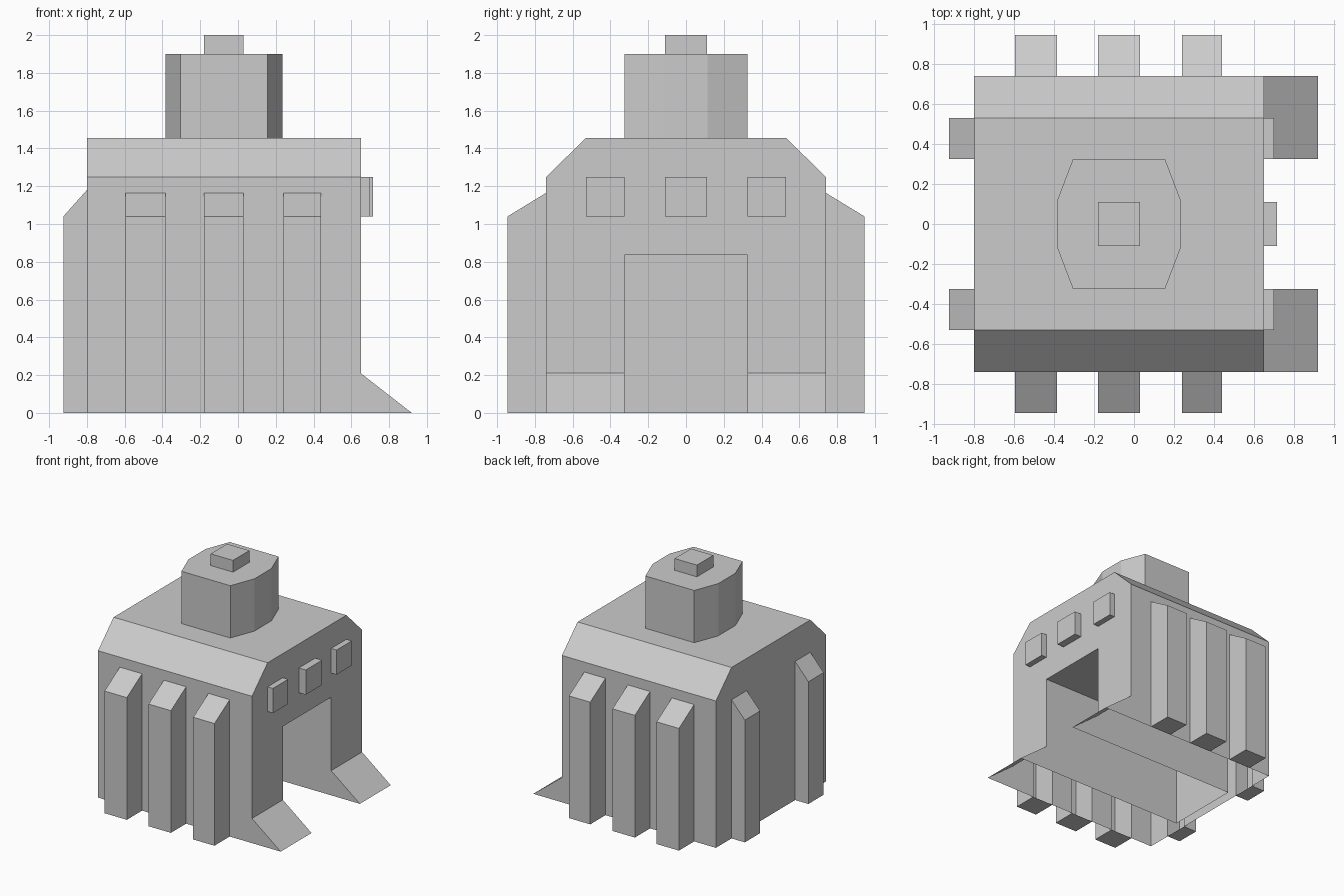
import bpy, bmesh

if "Cube" in bpy.data.objects:
    bpy.data.objects.remove(bpy.data.objects["Cube"])

X0, X1, Y1 = -0.80, 0.65, 0.74          # body walls
EAVE, ROOF, RY = 1.25, 1.455, 0.53      # chamfered roof
DY, DZ, DX = 0.325, 0.835, -0.72        # doorway half width, height, depth
FOOT = 0.21
RIB_X = [(-0.595, -0.385), (-0.18, 0.03), (0.24, 0.44)]
RIB_Y = [(-0.53, -0.325), (0.325, 0.53)]
WIN_Y = [(-0.53, -0.325, 0.05), (-0.11, 0.11, 0.065), (0.325, 0.53, 0.05)]


def rect(a, b, c, d):
    return [(a, c), (b, c), (b, d), (a, d)]


def fill(bm, loops, place):
    """Flat plate from an outline plus optional hole loops."""
    edges = []
    for loop in loops:
        vs = [bm.verts.new(place(*p)) for p in loop]
        edges += [bm.edges.new((vs[i - 1], vs[i])) for i in range(len(vs))]
    if len(loops) == 1:
        bm.faces.new([bm.verts[:][i] for i in range(len(bm.verts) - len(loops[0]), len(bm.verts))])
    else:
        bmesh.ops.triangle_fill(bm, use_beauty=True, edges=edges)


def sweep(bm, outline, place, lo, hi, skip=(), caps=(True, True)):
    """Outline extruded from lo to hi, leaving skipped sides open."""
    a = [bm.verts.new(place(*p, lo)) for p in outline]
    b = [bm.verts.new(place(*p, hi)) for p in outline]
    n = len(outline)
    for i in range(n):
        if i not in skip:
            j = (i + 1) % n
            bm.faces.new((a[i], a[j], b[j], b[i]))
    for ring, keep in ((a, caps[0]), (b, caps[1])):
        if keep:
            bm.faces.new(ring)


def finish(bm, name):
    bmesh.ops.remove_doubles(bm, verts=bm.verts[:], dist=0.0005)
    bmesh.ops.recalc_face_normals(bm, faces=bm.faces[:])
    me = bpy.data.meshes.new(name)
    bm.to_mesh(me)
    bm.free()
    bpy.context.collection.objects.link(bpy.data.objects.new(name, me))


def slots(start, spans, top):
    """Floor line with notches where the hollow ribs open into the wall."""
    pts = [(start, 0)]
    for a, b in spans:
        pts += [(a, 0), (a, top), (b, top), (b, 0)]
    return pts


tower = [(-0.385, -0.115), (-0.305, -0.325), (0.155, -0.325), (0.235, -0.115),
         (0.235, 0.115), (0.155, 0.325), (-0.305, 0.325), (-0.385, 0.115)]
nub = rect(-0.18, 0.03, -0.11, 0.11)

# Body shell: open underneath
bm = bmesh.new()
gable = [(Y1, EAVE), (RY, ROOF), (-RY, ROOF), (-Y1, EAVE)]
front = [(-Y1, FOOT), (-DY, FOOT), (-DY, DZ), (DY, DZ), (DY, FOOT), (Y1, FOOT)] + gable
fill(bm, [front] + [rect(a, b, 1.04, EAVE) for a, b, d in WIN_Y], lambda y, z: (X1, y, z))
fill(bm, [slots(-Y1, RIB_Y, 1.18) + [(Y1, 0)] + gable], lambda y, z: (X0, y, z))
fill(bm, [rect(X0, X1, -RY, RY), tower], lambda x, y: (x, y, ROOF))
for s in (1, -1):
    side = slots(X0, RIB_X, 1.165) + [(X1, 0), (X1, FOOT), (X1, EAVE), (X0, EAVE)]
    fill(bm, [side], lambda x, z: (x, s * Y1, z))
    bm.faces.new([bm.verts.new(p) for p in (
        (X0, s * Y1, EAVE), (X1, s * Y1, EAVE), (X1, s * RY, ROOF), (X0, s * RY, ROOF))])
    # Doorway walls
    fill(bm, [[(DX, 0), (X1, 0), (X1, FOOT), (X1, DZ), (DX, DZ)]], lambda x, z: (x, s * DY, z))
# Doorway ceiling and end
fill(bm, [rect(DX, X1, -DY, DY)], lambda x, y: (x, y, DZ))
fill(bm, [rect(-DY, DY, 0, DZ)], lambda y, z: (DX, y, z))
finish(bm, "body")

# Side ribs with sloping tops
for s, label in ((1, "back"), (-1, "front")):
    for i, (a, b) in enumerate(RIB_X):
        bm = bmesh.new()
        sweep(bm, [(0, 0), (0.205, 0), (0.205, 1.04), (0, 1.165)],
              lambda d, z, w: (w, s * (Y1 + d), z), a, b, skip=(3,))
        finish(bm, f"{label}_rib_{i + 1}")

# Rear ribs
for i, (a, b) in enumerate(RIB_Y):
    bm = bmesh.new()
    sweep(bm, [(0, 0), (0.125, 0), (0.125, 1.04), (0, 1.18)],
          lambda d, z, w: (X0 - d, w, z), a, b, skip=(3,))
    finish(bm, f"rear_rib_{i + 1}")

# Sloping feet beside the doorway, open underneath
for i, (a, b) in enumerate([(-Y1, -DY), (DY, Y1)]):
    bm = bmesh.new()
    sweep(bm, [(0, 0), (0.27, 0), (0, FOOT)],
          lambda d, z, w: (X1 + d, w, z), a, b, skip=(0, 2))
    finish(bm, f"door_foot_{i + 1}")

# Raised windows
for i, (a, b, depth) in enumerate(WIN_Y):
    bm = bmesh.new()
    sweep(bm, rect(0, depth, 1.04, EAVE), lambda d, z, w: (X1 + d, w, z), a, b, skip=(3,))
    finish(bm, f"window_{i + 1}")

# Eight-sided tower and its cap block
bm = bmesh.new()
sweep(bm, tower, lambda x, y, z: (x, y, z), ROOF, 1.90, caps=(False, False))
fill(bm, [tower, nub], lambda x, y: (x, y, 1.90))
finish(bm, "tower")
bm = bmesh.new()
sweep(bm, nub, lambda x, y, z: (x, y, z), 1.90, 2.0, caps=(False, True))
finish(bm, "tower_cap")
